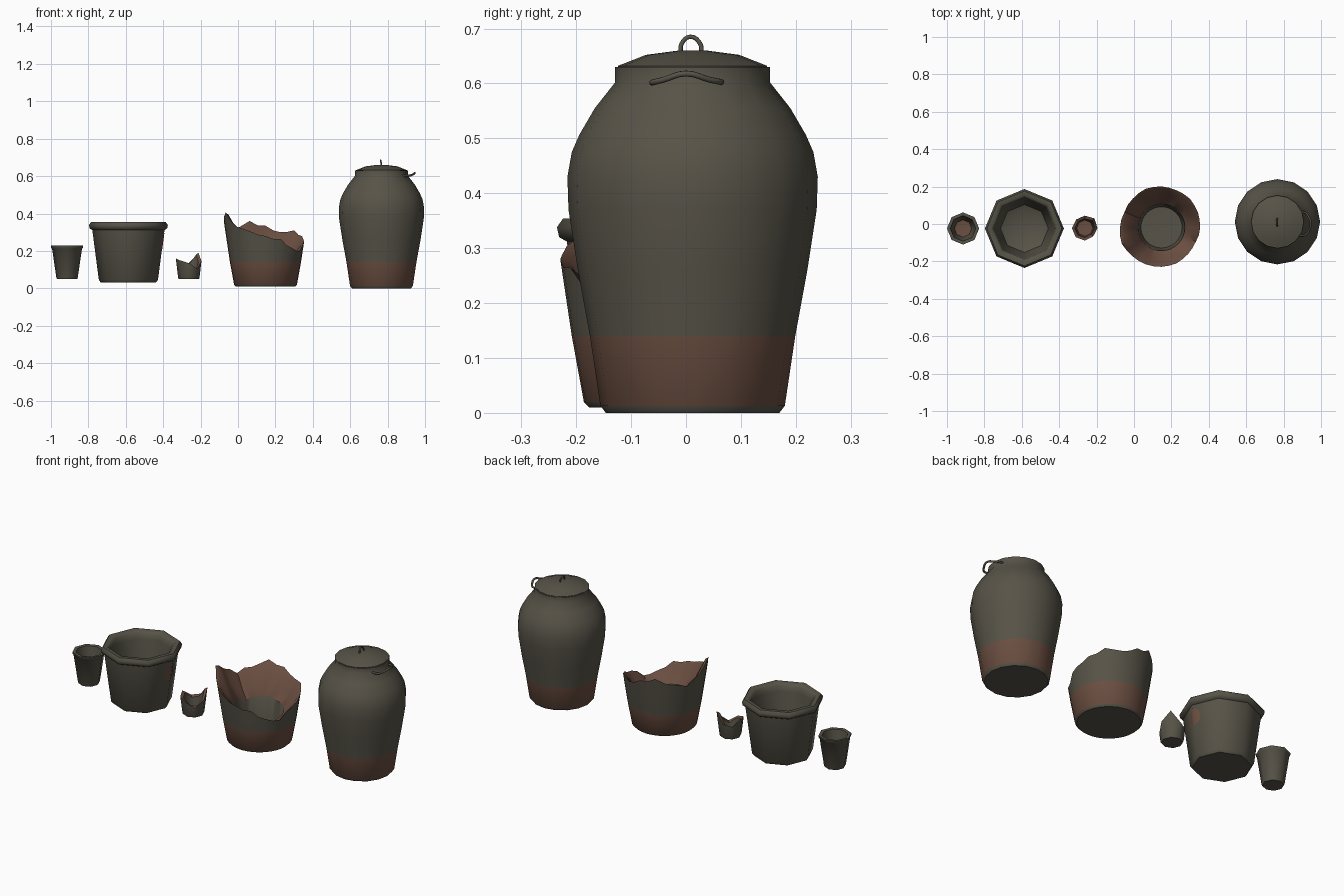
import bpy, bmesh, math, random

if "Cube" in bpy.data.objects:
    bpy.data.objects.remove(bpy.data.objects["Cube"])

random.seed(4)


def material(name, rgb):
    m = bpy.data.materials.new(name)
    m.diffuse_color = (*rgb, 1)
    m.use_nodes = True
    m.node_tree.nodes["Principled BSDF"].inputs["Base Color"].default_value = m.diffuse_color
    return m


GLAZE = material("grey_glaze", (0.095, 0.086, 0.064))
CLAY = material("bare_clay", (0.145, 0.076, 0.052))
G, C = 0, 1


def finish(name, bm, angle=50):
    me = bpy.data.meshes.new(name)
    bm.to_mesh(me)
    bm.free()
    me.materials.append(GLAZE)
    me.materials.append(CLAY)
    ob = bpy.data.objects.new(name, me)
    bpy.context.collection.objects.link(ob)
    bpy.ops.object.select_all(action='DESELECT')
    ob.select_set(True)
    bpy.context.view_layer.objects.active = ob
    bpy.ops.object.shade_smooth_by_angle(angle=math.radians(angle))
    return ob


def revolve(name, cx, cy, n, profile, mats, angle=50):
    """Spin profile(i) = [(r, z), ...]; mats[j] colours the band j to j+1."""
    bm = bmesh.new()
    cols = []
    for i in range(n):
        a = 2 * math.pi * i / n
        cols.append([bm.verts.new((cx + r * math.cos(a), cy + r * math.sin(a), z))
                     for r, z in profile(i)])
    for i in range(n):
        p, q = cols[i], cols[(i + 1) % n]
        for j in range(len(p) - 1):
            f = bm.faces.new((p[j], q[j], q[j + 1], p[j + 1]))
            f.material_index = mats[j]
    bmesh.ops.remove_doubles(bm, verts=bm.verts, dist=1e-5)
    bmesh.ops.recalc_face_normals(bm, faces=bm.faces)
    return finish(name, bm, angle)


def tube(name, pts, radius):
    cu = bpy.data.curves.new(name, 'CURVE')
    cu.dimensions = '3D'
    cu.bevel_depth = radius
    cu.bevel_resolution = 2
    cu.resolution_u = 4
    cu.use_fill_caps = True
    s = cu.splines.new('BEZIER')
    s.bezier_points.add(len(pts) - 1)
    for b, p in zip(s.bezier_points, pts):
        b.co = p
        b.handle_left_type = b.handle_right_type = 'AUTO'
    cu.materials.append(GLAZE)
    ob = bpy.data.objects.new(name, cu)
    bpy.context.collection.objects.link(ob)
    bpy.ops.object.select_all(action='DESELECT')
    ob.select_set(True)
    bpy.context.view_layer.objects.active = ob
    bpy.ops.object.convert(target='MESH')


# tall storage jar
JX, JY = 0.767, 0.012
jar = [(0, 0), (0.158, 0), (0.168, 0.013), (0.187, 0.14), (0.209, 0.26), (0.226, 0.37),
       (0.228, 0.43), (0.22, 0.475), (0.206, 0.507), (0.178, 0.555), (0.141, 0.602),
       (0.141, 0.63), (0.13, 0.63), (0.13, 0.61), (0, 0.61)]
revolve("tall_jar", JX, JY, 16, lambda i: jar, [G, G, C] + [G] * 11)

# lid with its loop
lid = [(0, 0.62), (0.132, 0.62), (0.136, 0.632), (0.085, 0.652), (0.025, 0.66), (0, 0.66)]
revolve("jar_lid", JX, JY, 16, lambda i: lid, [G] * 5)
tube("lid_loop", [(JX, JY - 0.022, 0.655), (JX - 0.002, JY - 0.02, 0.672), (JX - 0.005, JY - 0.004, 0.685),
                  (JX - 0.002, JY + 0.014, 0.672), (JX, JY + 0.016, 0.655)], 0.004)

# side handle on the jar neck
tube("jar_handle", [(JX + 0.115, -0.06, 0.602), (JX + 0.145, -0.06, 0.602), (JX + 0.165, -0.04, 0.607),
                    (JX + 0.178, 0.0, 0.618), (JX + 0.165, 0.042, 0.607),
                    (JX + 0.145, 0.062, 0.603), (JX + 0.115, 0.062, 0.603)], 0.0055)

# broken jar: outer wall follows a jagged height, break slopes to the inner wall
break_h = [0.25, 0.28, 0.31, 0.30, 0.335, 0.36, 0.32, 0.30,
           0.35, 0.405, 0.33, 0.305, 0.28, 0.265, 0.215, 0.20]
N = 32
heights = []
for k in range(N):
    a, b = break_h[k // 2], break_h[(k // 2 + 1) % 16]
    heights.append(a if k % 2 == 0 else (a + b) / 2 + random.uniform(-0.012, 0.012))


def outer_r(z):
    return 0.19 + (z - 0.14) * 0.15


def broken_profile(i):
    h = heights[i]
    w = random.uniform(-0.012, 0.012)
    mid = 0.14 + (h - 0.14) * 0.5
    return [(0, 0.01), (0.158, 0.01), (0.168, 0.02), (0.19, 0.14), (outer_r(mid), mid),
            (outer_r(h), h), (outer_r(h) - 0.016, h - 0.012),
            (0.165 + w, 0.17 + (h - 0.2) * 0.6 + w), (0.125, 0.155 + (h - 0.2) * 0.3),
            (0.11, 0.04), (0, 0.035)]


revolve("broken_jar", 0.147, -0.018, N, broken_profile,
        [G, G, C, G, G, C, C, C, G, G], 35)

# large bucket-shaped pot
BX, BY = -0.586, -0.024
pot = [(0, 0.032), (0.148, 0.032), (0.158, 0.045), (0.193, 0.312), (0.207, 0.32), (0.211, 0.338),
       (0.2, 0.354), (0.178, 0.354), (0.165, 0.34), (0.16, 0.31), (0.128, 0.08), (0.09, 0.062), (0, 0.06)]
revolve("large_pot", BX, BY, 8, lambda i: pot, [G] * 12)

# bare clay chip on the pot wall, folded over the corner
bm = bmesh.new()
for s in (1, -1):
    vs = []
    for k in range(7):
        t = math.pi * (k / 6 - 0.5)
        y, z = s * 0.038 * math.cos(t), 0.25 + 0.045 * math.sin(t)
        r = 0.158 + (z - 0.045) * 0.035 / 0.267 + 0.0015
        vs.append(bm.verts.new((BX + r - abs(y) * math.tan(math.pi / 8), BY + y, z)))
    f = bm.faces.new(vs if s > 0 else vs[::-1])
    f.material_index = C
bmesh.ops.remove_doubles(bm, verts=bm.verts, dist=1e-5)
finish("pot_chip", bm)

# small whole cup
cup = [(0, 0.05), (0.054, 0.05), (0.057, 0.056), (0.08, 0.212), (0.085, 0.217), (0.086, 0.228),
       (0.08, 0.23), (0.068, 0.226), (0.046, 0.075), (0, 0.07)]
revolve("small_cup", -0.914, -0.024, 8, lambda i: cup, [G] * 8 + [C])

# small broken cup
cup_h = [0.145, 0.19, 0.135, 0.125, 0.16, 0.15, 0.135, 0.105]


def broken_cup(i):
    h = cup_h[i]
    r = 0.057 + (h - 0.056) * 0.12
    return [(0, 0.05), (0.054, 0.05), (0.057, 0.056), (r, h), (r - 0.016, h - 0.008),
            (0.043, 0.072), (0, 0.068)]


revolve("broken_cup", -0.263, -0.022, 8, broken_cup, [G, G, G, C, G, C])
